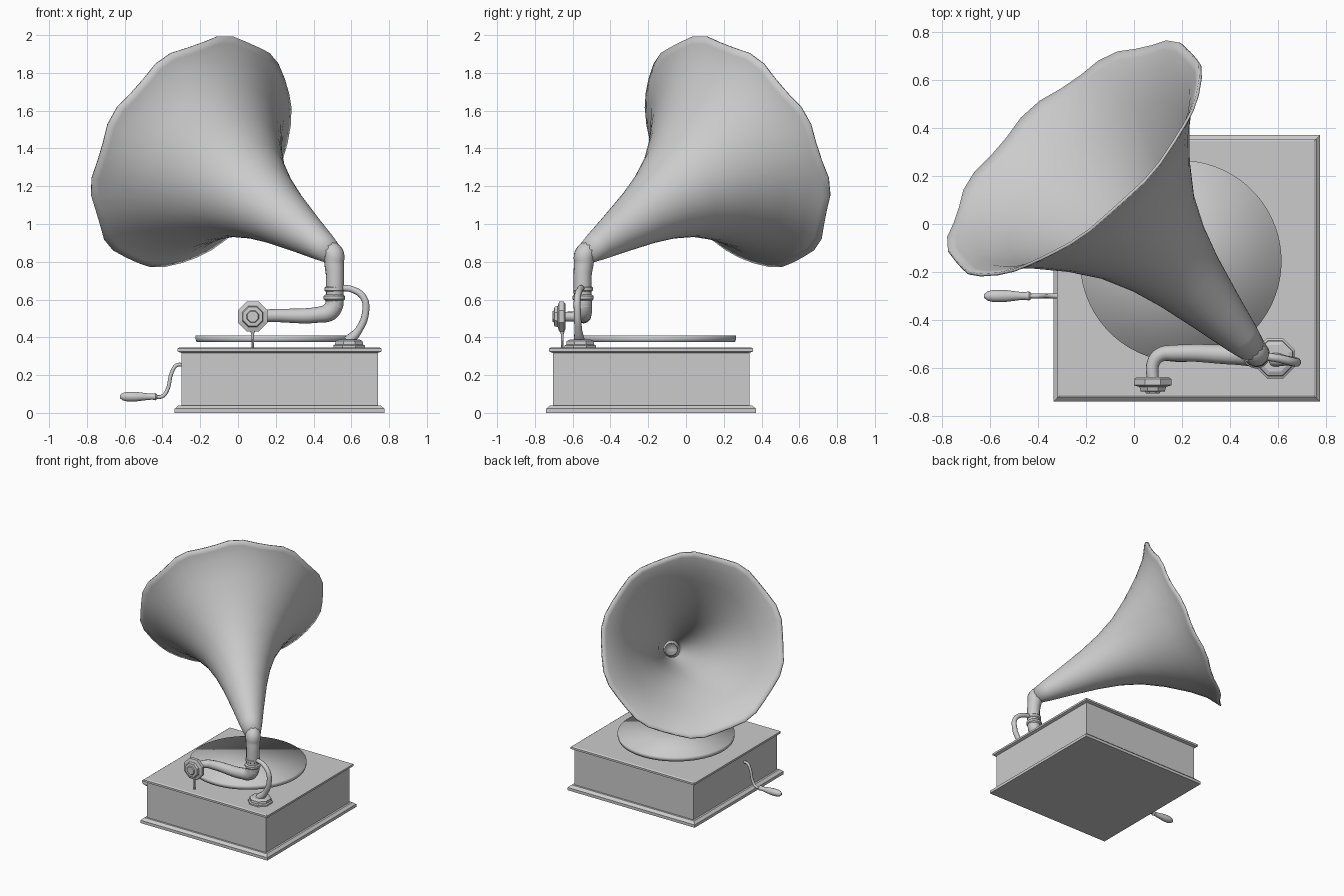
import bpy, bmesh, math
from mathutils import Vector, Matrix

if "Cube" in bpy.data.objects:
    bpy.data.objects.remove(bpy.data.objects["Cube"])

GREY = bpy.data.materials.new("mid_grey")
GREY.diffuse_color = (0.6, 0.6, 0.6, 1)
GREY.use_nodes = True
GREY.node_tree.nodes["Principled BSDF"].inputs["Base Color"].default_value = GREY.diffuse_color


def finish(name, bm, smooth=None):
    bmesh.ops.recalc_face_normals(bm, faces=bm.faces)
    me = bpy.data.meshes.new(name)
    bm.to_mesh(me)
    bm.free()
    ob = bpy.data.objects.new(name, me)
    bpy.context.collection.objects.link(ob)
    me.materials.append(GREY)
    if smooth:
        shade(ob, smooth)
    return ob


def shade(ob, angle):
    bpy.ops.object.select_all(action='DESELECT')
    ob.select_set(True)
    bpy.context.view_layer.objects.active = ob
    bpy.ops.object.shade_smooth_by_angle(angle=math.radians(angle))


def lathe(name, profile, at, axis=(0, 0, 1), n=32, smooth=35, caps=True, wave=None):
    """Spin (radius, height) pairs about an axis; wave(t, angle) -> (radius scale, height shift)."""
    bm = bmesh.new()
    m = Matrix.Translation(at) @ Vector(axis).to_track_quat('Z', 'Y').to_matrix().to_4x4()
    rings = []
    for r, h in profile:
        ring = []
        for i in range(n):
            a = 2 * math.pi * (i + 0.5) / n
            k, dh = wave(h, a) if wave else (1, 0)
            ring.append(bm.verts.new(m @ Vector((r * k * math.cos(a), r * k * math.sin(a), h + dh))))
        rings.append(ring)
    for a, b in zip(rings, rings[1:]):
        for i in range(n):
            j = (i + 1) % n
            bm.faces.new((a[i], a[j], b[j], b[i]))
    if caps:
        bm.faces.new(rings[0])
        bm.faces.new(rings[-1])
    return finish(name, bm, smooth)


def tube(name, pts, caps=True, sides=4):
    """Round tube through (x, y, z, radius) points."""
    cu = bpy.data.curves.new(name, 'CURVE')
    cu.dimensions = '3D'
    cu.bevel_depth = 1
    cu.bevel_resolution = sides
    cu.resolution_u = 6
    cu.use_fill_caps = caps
    sp = cu.splines.new('BEZIER')
    sp.bezier_points.add(len(pts) - 1)
    for p, (x, y, z, r) in zip(sp.bezier_points, pts):
        p.co = (x, y, z)
        p.radius = r
        p.handle_left_type = p.handle_right_type = 'AUTO'
    cu.materials.append(GREY)
    ob = bpy.data.objects.new(name, cu)
    bpy.context.collection.objects.link(ob)
    bpy.ops.object.select_all(action='DESELECT')
    ob.select_set(True)
    bpy.context.view_layer.objects.active = ob
    bpy.ops.object.convert(target='MESH')
    shade(bpy.context.object, 40)


def square_stack(name, profile):
    """Stack of square outlines (half width, z) around the cabinet centre."""
    lathe(name, [(h * math.sqrt(2), z) for h, z in profile], (0.22, -0.185, 0), n=4, smooth=None)


# cabinet
square_stack("cabinet_base", [(0.555, 0), (0.555, 0.022), (0.535, 0.04)])
square_stack("cabinet_body", [(0.52, 0.03), (0.52, 0.33)])
square_stack("cabinet_lid", [(0.52, 0.318), (0.54, 0.325), (0.54, 0.34), (0.53, 0.346)])

# turntable
lathe("turntable", [(0.405, 0.375), (0.415, 0.375), (0.42, 0.39), (0.42, 0.41)],
      (0.195, -0.155, 0), n=64, smooth=100)

# horn, with ten petals growing toward the rim
AXIS = Vector((-0.61, 0.68, 0.405)).normalized()
THROAT = Vector((0.505, -0.535, 0.84))
LENGTH = 1.21


def petals(t, a):
    f = max(0, (t - 0.3) / 0.92) ** 2
    return 1 - 0.013 * f * math.cos(10 * a), -0.008 * f * math.cos(10 * a)


horn = lathe("horn", [(0.055, 0), (0.08, 0.1), (0.112, 0.25), (0.158, 0.45), (0.203, 0.6), (0.266, 0.75),
                      (0.36, 0.9), (0.475, 1.05), (0.57, 1.15), (0.63, 1.19), (0.664, LENGTH)],
             THROAT, AXIS, n=40, smooth=60, caps=False, wave=petals)
# lean the bell upward while keeping the rim's tilt
for v in horn.data.vertices:
    t = (v.co - THROAT).dot(AXIS) / LENGTH
    v.co += Vector((-0.01, -0.02, 0.05)) * t
shell = horn.modifiers.new("thickness", 'SOLIDIFY')
shell.thickness = 0.012
shell.offset = -1

# pipe joining horn to tone arm
end = THROAT + AXIS * 0.05
tube("horn_neck", [(0.51, -0.545, 0.56, 0.047), (0.513, -0.547, 0.73, 0.048),
                   (0.509, -0.541, 0.79, 0.052), (*THROAT, 0.056), (*end, 0.058)], caps=False)
for z, r in ((0.655, 0.052), (0.61, 0.057)):
    lathe("neck_ring", [(r - 0.01, -0.017), (r, -0.008), (r, 0.008), (r - 0.01, 0.017)],
          (0.51, -0.545, z), n=24)
tube("tone_arm", [(0.51, -0.545, 0.62, 0.047), (0.51, -0.545, 0.575, 0.048), (0.485, -0.545, 0.535, 0.048),
                  (0.43, -0.545, 0.52, 0.042), (0.17, -0.538, 0.515, 0.034), (0.11, -0.545, 0.512, 0.03),
                  (0.08, -0.58, 0.51, 0.027), (0.078, -0.65, 0.51, 0.025)])

# sound box and needle
lathe("sound_box", [(0.07, 0), (0.085, 0.01), (0.085, 0.035), (0.06, 0.042), (0.055, 0.06),
                    (0.035, 0.062), (0.03, 0.07)], (0.078, -0.637, 0.51), (0, -1, 0), n=8, smooth=None)
lathe("needle_holder", [(0.014, 0), (0.007, -0.02), (0.007, -0.09)], (0.078, -0.655, 0.435), n=10)

# curved bracket and its foot
tube("bracket", [(0.53, -0.55, 0.66, 0.016), (0.6, -0.56, 0.655, 0.017), (0.665, -0.575, 0.61, 0.018),
                 (0.675, -0.575, 0.53, 0.019), (0.64, -0.57, 0.44, 0.02), (0.585, -0.565, 0.38, 0.03)])
lathe("bracket_foot", [(0.09, 0.345), (0.09, 0.357), (0.08, 0.362), (0.078, 0.38), (0.06, 0.388)],
      (0.588, -0.56, 0), n=8, smooth=None)

# crank and handle
tube("crank", [(-0.29, -0.3, 0.255, 0.01), (-0.325, -0.3, 0.252, 0.01), (-0.35, -0.3, 0.215, 0.01),
               (-0.375, -0.3, 0.12, 0.01), (-0.4, -0.3, 0.088, 0.01), (-0.45, -0.3, 0.085, 0.01)])
lathe("crank_handle", [(0.014, 0), (0.02, 0.008), (0.016, 0.022), (0.018, 0.05), (0.026, 0.11),
                       (0.026, 0.155), (0.02, 0.18), (0.008, 0.195)],
      (-0.43, -0.3, 0.086), (-1, 0, 0), n=16)
